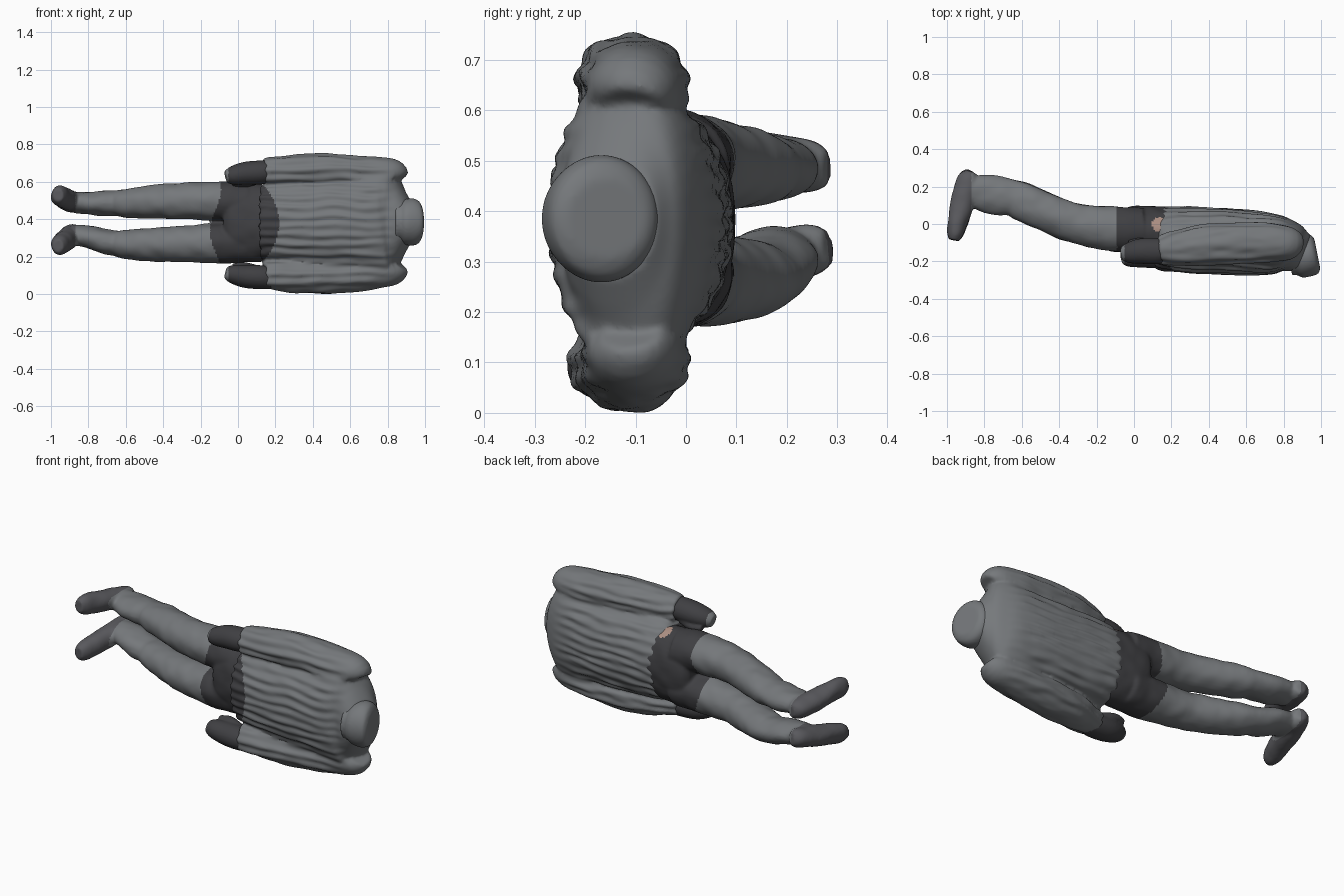
import bpy, bmesh, math
from mathutils import Vector, noise

if "Cube" in bpy.data.objects:
    bpy.data.objects.remove(bpy.data.objects["Cube"])


def material(name, r, g, b):
    m = bpy.data.materials.new(name)
    m.diffuse_color = (r, g, b, 1)
    m.use_nodes = True
    m.node_tree.nodes["Principled BSDF"].inputs["Base Color"].default_value = m.diffuse_color
    return m


GREY = material("grey cloth", 0.18, 0.19, 0.2)
DARK = material("dark cloth", 0.05, 0.05, 0.055)
BOOT = material("boot leather", 0.1, 0.1, 0.11)
SKIN = material("skin", 0.42, 0.28, 0.23)


def spline(p0, p1, p2, p3, t):
    return tuple(0.5 * (2 * b + (c - a) * t + (2 * a - 5 * b + 4 * c - d) * t * t
                        + (3 * b - a - 3 * c + d) * t ** 3)
                 for a, b, c, d in zip(p0, p1, p2, p3))


def loft(bm, secs, power=1.0, sides=40, steps=5):
    """Smooth tube through sections (x, y, z, depth radius, z radius)."""
    n, pts = len(secs), []
    for i in range(n - 1):
        quad = (secs[max(i - 1, 0)], secs[i], secs[i + 1], secs[min(i + 2, n - 1)])
        pts += [spline(*quad, k / steps) for k in range(steps)]
    pts.append(secs[-1])
    rings = []
    for i, p in enumerate(pts):
        a, b = pts[max(i - 1, 0)], pts[min(i + 1, len(pts) - 1)]
        t = (Vector(b[:3]) - Vector(a[:3])).normalized()
        u = t.cross(Vector((0, 0, 1))).normalized()
        v = u.cross(t)
        ring = []
        for k in range(sides):
            w = math.tau * k / sides
            c, s = math.cos(w), math.sin(w)
            c = math.copysign(abs(c) ** power, c)
            s = math.copysign(abs(s) ** power, s)
            ring.append(bm.verts.new(Vector(p[:3]) + u * c * p[3] + v * s * p[4]))
        rings.append(ring)
    for r, q in zip(rings, rings[1:]):
        for k in range(sides):
            j = (k + 1) % sides
            bm.faces.new((r[k], r[j], q[j], q[k]))
    bm.faces.new(rings[0])
    bm.faces.new(rings[-1])


def fused(name, tubes, mats, pick=None, relief=None, voxel=0.009):
    """Fuse tubes into one skin, add surface relief, colour faces by place."""
    bm = bmesh.new()
    for tube, power in tubes:
        loft(bm, tube, power)
    bmesh.ops.recalc_face_normals(bm, faces=bm.faces)
    raw = bpy.data.meshes.new(name)
    bm.to_mesh(raw)
    bm.free()
    ob = bpy.data.objects.new(name, raw)
    bpy.context.collection.objects.link(ob)
    rm = ob.modifiers.new("fuse", 'REMESH')
    rm.mode = 'VOXEL'
    rm.voxel_size = voxel
    sm = ob.modifiers.new("soften", 'SMOOTH')
    sm.factor, sm.iterations = 0.5, 4
    me = bpy.data.meshes.new_from_object(ob.evaluated_get(bpy.context.evaluated_depsgraph_get()))
    ob.modifiers.clear()
    ob.data = me
    if relief:
        moves = [v.normal * relief(v.co) for v in me.vertices]
        for v, d in zip(me.vertices, moves):
            v.co += d
    me.materials.clear()
    for m in mats:
        me.materials.append(m)
    for f in me.polygons:
        f.use_smooth = True
        f.material_index = pick(f.center) if pick else 0
    return ob


# Padded jacket: torso and two sleeves
torso = [(0.13, -.075, .38, .155, .205), (0.17, -.078, .38, .17, .225), (0.4, -.09, .38, .175, .245),
         (0.6, -.1, .38, .172, .255), (0.75, -.108, .382, .16, .28), (0.82, -.12, .385, .14, .28),
         (0.87, -.14, .385, .12, .19), (0.91, -.155, .385, .1, .12)]
sleeve_a = [(0.86, -.11, .61, .06, .05), (0.83, -.105, .635, .09, .085), (0.7, -.1, .645, .105, .092),
            (0.5, -.105, .66, .108, .092), (0.35, -.115, .66, .105, .09), (0.22, -.13, .655, .09, .082),
            (0.14, -.14, .65, .075, .07)]
sleeve_b = [(0.86, -.11, .16, .06, .05), (0.83, -.105, .135, .09, .085), (0.7, -.1, .115, .105, .092),
            (0.5, -.105, .096, .108, .092), (0.35, -.12, .095, .105, .09), (0.22, -.145, .1, .09, .082),
            (0.14, -.16, .1, .075, .07)]


def quilting(p):
    fade = max(0, min(1, (0.85 - p.x) * 6))
    wob = noise.noise(Vector((p.x * 5, p.y * 12, p.z * 12)))
    folds = noise.noise(Vector((p.x * 9, p.y * 25, p.z * 32)))
    return fade * (0.004 * math.sin(p.z * 125 + wob * 2) + 0.005 * folds)


fused("padded_jacket", [(torso, 0.9), (sleeve_a, 1), (sleeve_b, 1)], [GREY, DARK],
      lambda p: int(p.y < 0 and abs(p.z - .38) < .2 and p.x < .22 - 2 * (p.z - .38) ** 2), quilting)

# Trousers: hips, two legs and boots turned towards the front
hips = [(0.22, -.06, .38, .145, .195), (0.08, -.04, .38, .137, .212), (-.03, -.033, .382, .125, .2),
        (-.07, -.03, .383, .09, .16)]
leg_line = [(.05, -.03, .12, .105), (-.1, -.027, .12, .106), (-.3, .0, .107, .096), (-.45, .055, .103, .09),
            (-.6, .12, .103, .078), (-.65, .138, .097, .069), (-.72, .15, .105, .066),
            (-.8, .165, .1, .06), (-.88, .175, .08, .055)]
foot_line = [(-.87, .28, .025, .035), (-.885, .245, .055, .052), (-.905, .16, .066, .055),
             (-.925, .08, .06, .056), (-.945, 0, .052, .056), (-.955, -.05, .045, .053),
             (-.963, -.088, .03, .036)]
leg_z = ([.492, .497, .497, .492, .486, .485, .484, .485, .49],
         [.275, .272, .268, .264, .266, .27, .283, .305, .315])
foot_z = ([.485, .488, .5, .51, .522, .528, .53], [.328, .322, .305, .288, .27, .26, .256])
tubes = [(hips, 0.95)]
for line, heights in ((leg_line, leg_z), (foot_line, foot_z)):
    for zs in heights:
        tubes.append(([(x, y, z, a, b) for (x, y, a, b), z in zip(line, zs)], 1))


def trouser_colour(p):
    if (p - Vector((.14, .0, .58))).length < .045:
        return 3
    if p.x > -.12 + 0.03 * math.sin(p.z * 14):
        return 1
    return 2 if p.x < -.87 else 0


fused("trousers_and_boots", tubes, [GREY, DARK, BOOT, SKIN], trouser_colour,
      lambda p: 0.005 * noise.noise(p * 14))

# Closed hands
for name, y, z in (("hand_upper", -.145, .645), ("hand_lower", -.165, .095)):
    s = 1 if z > .38 else -1
    hand = [(.18, y + .005, z + .01 * s, .06, .06), (.12, y, z + .005 * s, .07, .064),
            (.04, y, z, .068, .062), (-.03, y - .01, z - .012 * s, .055, .05),
            (-.065, y - .015, z - .02 * s, .035, .032)]
    thumb = [(.1, y + .03, z - .03 * s, .03, .03), (.03, y + .045, z - .052 * s, .026, .024),
             (-.03, y + .04, z - .05 * s, .018, .018)]
    fused(name, [(hand, 1), (thumb, 1)], [DARK, GREY], lambda p: int(p.x < -.05), None, 0.007)

# Neck and flat-topped head stump, leaning towards the back
neck = [(.83, -.18, .385, .095, .1), (.875, -.173, .385, .1, .105)]
head = [(.865, -.178, .385, .1, .1), (.885, -.175, .385, .113, .118), (.925, -.168, .385, .114, .127),
        (.955, -.163, .385, .11, .12), (.97, -.16, .385, .1, .105), (.98, -.158, .385, .08, .08)]
fused("neck_and_head", [(neck, 1), (head, 1)], [GREY], None, None, 0.008)
